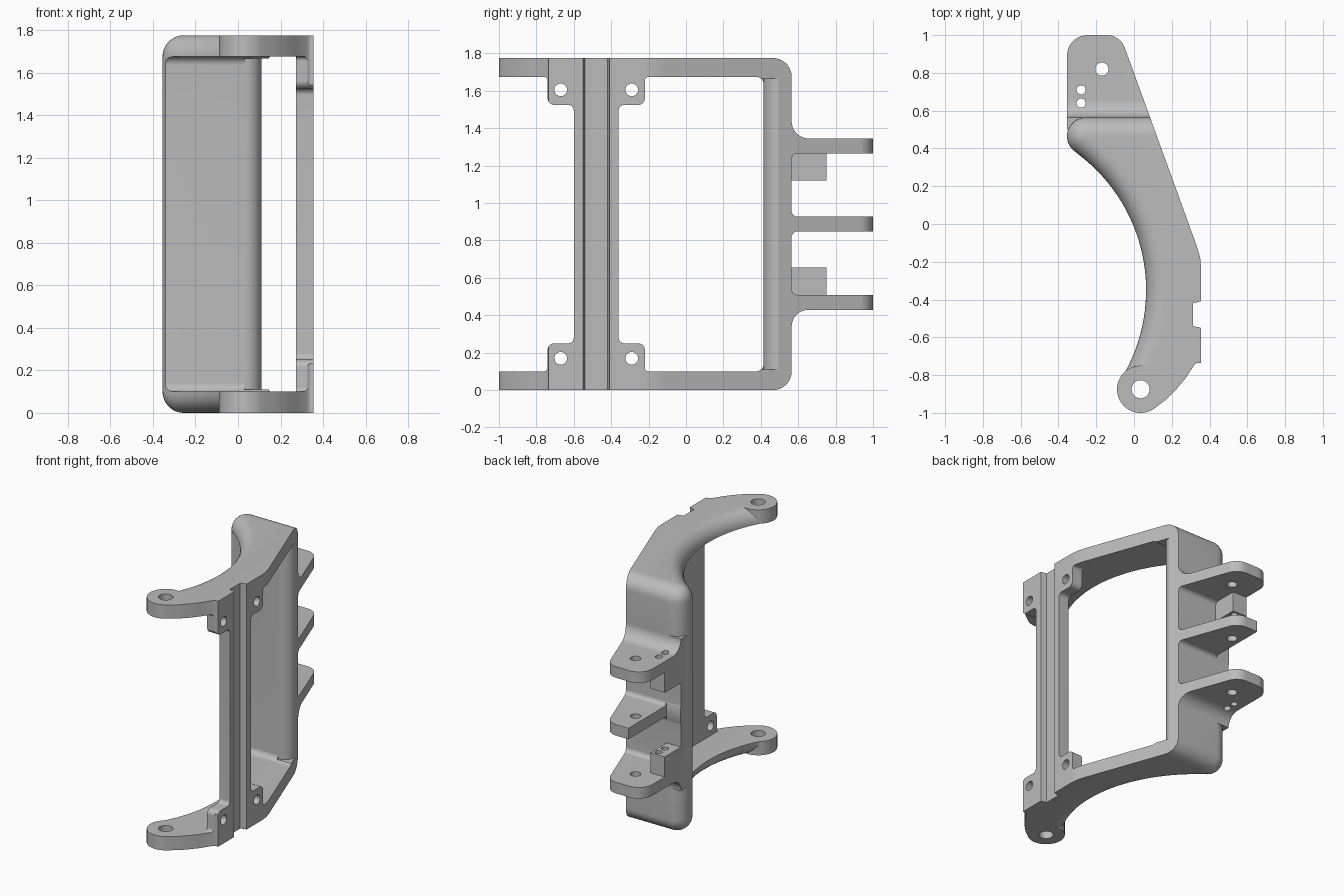
import bpy, bmesh, math
from math import sin, cos, pi, radians
from mathutils import Vector

if "Cube" in bpy.data.objects:
    bpy.data.objects.remove(bpy.data.objects["Cube"], do_unlink=True)

H = 1.775            # overall height
ARM = 0.1            # arm thickness and outer fillet radius
BACK = 0.565         # rear face of the wall
LEFT = -0.355        # outermost -x plane
EYE = Vector((0.035, -0.875))      # front pivot centre
NOSE = Vector((-0.255, 0.465))     # rounded rear corner centre
ARC = Vector((-0.836, -0.35))      # centre of the concave sweep
ARC_R = 0.9

grey = bpy.data.materials.new("cast_grey")
grey.use_nodes = True
grey.diffuse_color = (0.5, 0.5, 0.5, 1)
grey.node_tree.nodes["Principled BSDF"].inputs["Base Color"].default_value = (0.5, 0.5, 0.5, 1)


def slant(y):
    """x of the sloping +x side at a given y."""
    return 0.33 - 0.363 * (y + 0.11)


def arc(c, r, a0, a1, n):
    return [(c[0] + r * cos(radians(a0 + (a1 - a0) * i / n)),
             c[1] + r * sin(radians(a0 + (a1 - a0) * i / n))) for i in range(n + 1)]


def rounded(corners, n=8):
    """Polygon from (a, b, radius) corners."""
    out, m = [], len(corners)
    for i, (a, b, r) in enumerate(corners):
        p = Vector((a, b))
        if r == 0:
            out.append((a, b))
            continue
        u = (Vector(corners[i - 1][:2]) - p).normalized()
        v = (Vector(corners[(i + 1) % m][:2]) - p).normalized()
        half = u.angle(v) / 2
        c = p + (u + v).normalized() * (r / sin(half))
        s, e = p + u * (r / math.tan(half)) - c, p + v * (r / math.tan(half)) - c
        for k in range(n + 1):
            q = c + s.lerp(e, k / n).normalized() * r
            out.append((q.x, q.y))
    return out


def make(name, bm):
    bmesh.ops.recalc_face_normals(bm, faces=bm.faces)
    me = bpy.data.meshes.new(name)
    bm.to_mesh(me)
    bm.free()
    me.materials.append(grey)
    ob = bpy.data.objects.new(name, me)
    bpy.context.collection.objects.link(ob)
    return ob


def loft(name, rings):
    bm = bmesh.new()
    rows = [[bm.verts.new(p) for p in ring] for ring in rings]
    n = len(rows[0])
    for lo, hi in zip(rows, rows[1:]):
        for i in range(n):
            j = (i + 1) % n
            bm.faces.new((lo[i], lo[j], hi[j], hi[i]))
    bm.faces.new(rows[0][::-1])
    bm.faces.new(rows[-1])
    return make(name, bm)


def prism(name, pts, lo, hi, axis="z"):
    """Extrude an XY profile along z, or a YZ profile along x."""
    put = (lambda p, t: (p[0], p[1], t)) if axis == "z" else (lambda p, t: (t, p[0], p[1]))
    return loft(name, [[put(p, t) for p in pts] for t in (lo, hi)])


def box(name, x0, x1, y0, y1, z0, z1):
    return prism(name, [(x0, y0), (x1, y0), (x1, y1), (x0, y1)], z0, z1)


def combine(target, tool, op="DIFFERENCE"):
    """Apply a boolean and discard the tool object."""
    tool.hide_render = True
    mod = target.modifiers.new("cut", "BOOLEAN")
    mod.operation, mod.solver, mod.object = op, "EXACT", tool
    bpy.context.view_layer.objects.active = target
    bpy.ops.object.modifier_apply(modifier=mod.name)
    bpy.data.objects.remove(tool, do_unlink=True)


def outline(d):
    """Plan of the frame; d pulls in the filleted rear, nose and sweep."""
    pts = arc(NOSE, max(ARM - d, 0.001), 90, 234.5, 14)
    pts += arc(ARC, ARC_R + d, 54.5, -31, 32)[1:]
    pts += arc(EYE, 0.125, 150, 301, 16)
    pts += [(0.17, -0.93), (0.22, -0.88), (0.27, -0.82), (0.32, -0.745), (0.335, -0.735)]
    pts += [(0.355, -0.735), (0.355, -0.55), (0.312, -0.54), (0.312, -0.42), (0.355, -0.408)]
    pts += [(0.355, -0.23), (0.35, -0.175), (slant(-0.11), -0.11)]
    pts.append((slant(BACK - d), BACK - d))
    return pts


# Frame body with fillets along top and bottom
steps = [i * pi / 18 for i in range(10)]
levels = [(ARM * (1 - cos(a)), ARM * (1 - sin(a))) for a in steps]
levels += [(H - z, d) for z, d in reversed(levels)]
frame = loft("bracket_frame", [[(x, y, z) for x, y in outline(d)] for z, d in levels])

# Opening behind the front bar, leaving two arms and the rear wall
top = H - ARM
combine(frame, prism("opening", rounded([(-1.2, ARM, 0), (0.415, ARM, 0.04),
                                         (0.415, top, 0.04), (-1.2, top, 0)]), -1, 0.272, "x"))
combine(frame, prism("wall_edge", arc((0.03, 0.495), 0.08, -90, 0, 8)
                     + [(0.3, 0.495), (0.3, 0.36), (0.03, 0.36)], ARM + 0.01, top - 0.01))

# Side windows around the bar and its four screw tabs
tab = 0.25
half = [(1.0, ARM, 0), (0.26, ARM, 0.02), (0.26, tab, 0.035), (0.12, tab, 0.03)]
half += [(y, H - z, r) for y, z, r in reversed(half)]
for side in (-1, 1):
    combine(frame, prism("window", rounded([(-0.48 + side * y, z, r) for y, z, r in half]),
                         0.2, 1, "x"))

# Front pivot eyes, full thickness
for z in (0, top):
    combine(frame, prism("eye", arc(EYE, 0.125, 0, 354, 59), z, z + ARM), "UNION")

# Rear lugs: filleted comb profile trimmed to the lug plan
mid = H / 2
comb = [(0.5, mid - 0.55, 0), (BACK, mid - 0.55, 0), (BACK, mid - 0.458, 0.09),
        (1.1, mid - 0.458, 0), (1.1, mid - 0.378, 0), (BACK, mid - 0.378, 0.03),
        (BACK, mid - 0.04, 0.03), (1.1, mid - 0.04, 0)]
comb += [(y, H - z, r) for y, z, r in reversed(comb)]
lugs = prism("lugs", rounded(comb), -0.6, 0.4, "x")
plan = rounded([(LEFT, 0.5, 0), (slant(0.5), 0.5, 0), (slant(1), 1, 0.1), (LEFT, 1, 0.11)], 12)
combine(lugs, prism("lug_plan", plan, 0, H), "INTERSECT")
combine(lugs, box("trim", -1, -0.24, BACK + 0.002, 1.2, mid - 0.1, mid + 0.1))
combine(frame, lugs, "UNION")

# Stop blocks against the outer lugs
for z in (mid - 0.4, mid + 0.232):
    combine(frame, box("block", LEFT, -0.24, 0.5, 0.75, z, z + 0.168), "UNION")

# Vertical pin holes
for c, r in ((EYE, 0.048), ((-0.17, 0.82), 0.035), ((-0.28, 0.71), 0.024), ((-0.28, 0.64), 0.024)):
    combine(frame, prism("pin_hole", arc(c, r, 0, 345, 23), -0.1, H + 0.1))

# Screw holes through the tabs
for y in (-0.67, -0.29):
    for z in (0.17, H - 0.17):
        combine(frame, prism("screw_hole", arc((y, z), 0.034, 0, 345, 23), 0.2, 0.5, "x"))

bpy.ops.object.select_all(action="DESELECT")
frame.select_set(True)
bpy.context.view_layer.objects.active = frame
bpy.ops.object.shade_smooth_by_angle(angle=radians(30))
